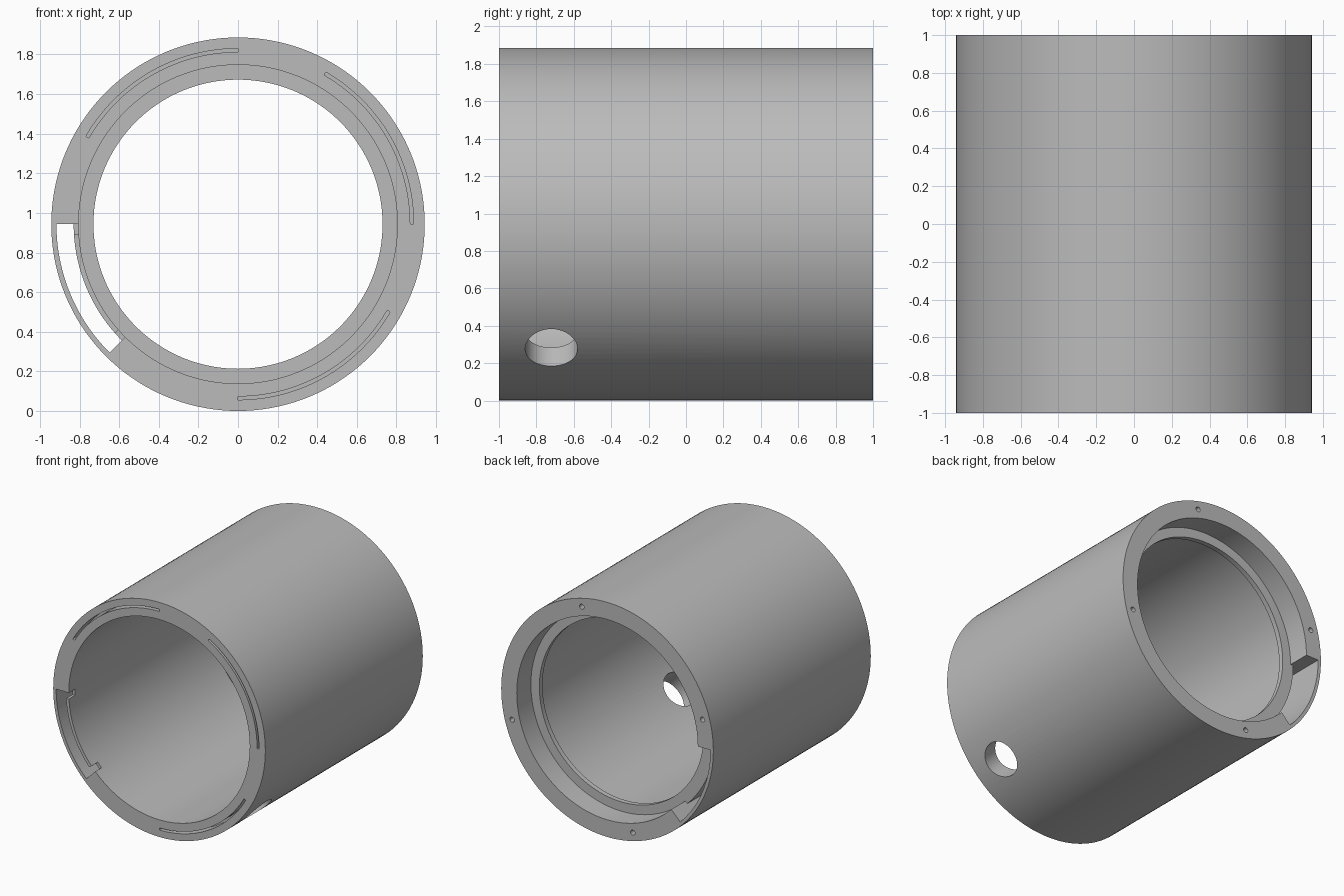
import bpy, bmesh, math
from mathutils import Matrix, Vector

cube = bpy.data.objects.get("Cube")
if cube:
    bpy.data.objects.remove(cube, do_unlink=True)

R = 0.943            # outer radius, also the height of the axis
BORE, LIP = 0.805, 0.73
LEDGE = 0.82         # y of the ledge inside the back recess

grey = bpy.data.materials.new("plain grey")
grey.use_nodes = True
colour = (0.5, 0.5, 0.5, 1)
grey.diffuse_color = colour
grey.node_tree.nodes["Principled BSDF"].inputs["Base Color"].default_value = colour


def finish(name, bm):
    bmesh.ops.recalc_face_normals(bm, faces=bm.faces)
    mesh = bpy.data.meshes.new(name)
    bm.to_mesh(mesh)
    bm.free()
    mesh.materials.append(grey)
    obj = bpy.data.objects.new(name, mesh)
    bpy.context.collection.objects.link(obj)
    return obj


def sweep(name, profile, start=0, end=360, step=2.5):
    """Sweep a closed (radius, y) profile around the tube axis."""
    bm = bmesh.new()
    closed = end - start == 360
    count = max(1, round((end - start) / step))
    rings = []
    for i in range(count if closed else count + 1):
        a = math.radians(start + (end - start) * i / count)
        rings.append([bm.verts.new((r * math.cos(a), y, R + r * math.sin(a)))
                      for r, y in profile])
    n = len(profile)
    for i in range(count):
        p, q = rings[i], rings[(i + 1) % len(rings)]
        for j in range(n):
            k = (j + 1) % n
            bm.faces.new((p[j], p[k], q[k], q[j]))
    if not closed:
        bm.faces.new(rings[0])
        bm.faces.new(rings[-1])
    return finish(name, bm)


def box(r0, r1, y0, y1):
    return [(r0, y0), (r1, y0), (r1, y1), (r0, y1)]


def drill(name, centre, direction, radius, length, sides):
    bm = bmesh.new()
    turn = Vector(direction).to_track_quat("Z", "Y").to_matrix().to_4x4()
    bmesh.ops.create_cone(bm, cap_ends=True, segments=sides, radius1=radius,
                          radius2=radius, depth=length,
                          matrix=Matrix.Translation(centre) @ turn)
    return finish(name, bm)


def polar(r, degrees, y):
    a = math.radians(degrees)
    return Vector((r * math.cos(a), y, R + r * math.sin(a)))


# Tube with an inner lip near the back
tube = sweep("tube_body", [(R, -1), (R, 1), (BORE, 1), (BORE, LEDGE), (LIP, LEDGE),
                           (LIP, 0.78), (BORE, 0.78), (BORE, -1)])

# Slot along the whole wall, opening into the back recess
cutters = [sweep("slot_cutter", [(0.83, -1.1), (0.917, -1.1), (0.917, 1.1),
                                 (0.79, 1.1), (0.79, LEDGE), (0.83, LEDGE)], 180, 225)]

# Small notches at both ends of the thin wall beside the slot
for start in (180, 221.5):
    cutters.append(sweep("notch_cutter", box(0.78, 0.85, -1.1, -0.92), start, start + 3.5))

# Curved grooves in the front face
for start in (0, 90, 270):
    cutters.append(sweep("groove_cutter", box(0.87, 0.887, -1.1, -0.9), start, start + 60))

# Screw holes in the back face
for turn in range(4):
    cutters.append(drill("screw_cutter", polar(0.877, 75 + 90 * turn, 1),
                         (0, 1, 0), 0.02, 0.2, 24))

# Round side hole near the front
axis = polar(1, -45, 0) - Vector((0, 0, R))
cutters.append(drill("side_hole_cutter", polar(0.87, -45, -0.72), axis, 0.14, 0.4, 64))

for cutter in cutters:
    cutter.hide_render = True
    mod = tube.modifiers.new(cutter.name, "BOOLEAN")
    mod.operation = "DIFFERENCE"
    mod.solver = "EXACT"
    mod.object = cutter

# Bake the cuts and drop the cutters
bpy.context.view_layer.update()
graph = bpy.context.evaluated_depsgraph_get()
baked = bpy.data.meshes.new_from_object(tube.evaluated_get(graph))
tube.modifiers.clear()
tube.data = baked
for cutter in cutters:
    bpy.data.objects.remove(cutter, do_unlink=True)

bpy.ops.object.select_all(action="DESELECT")
tube.select_set(True)
bpy.context.view_layer.objects.active = tube
bpy.ops.object.shade_smooth_by_angle(angle=math.radians(30))
